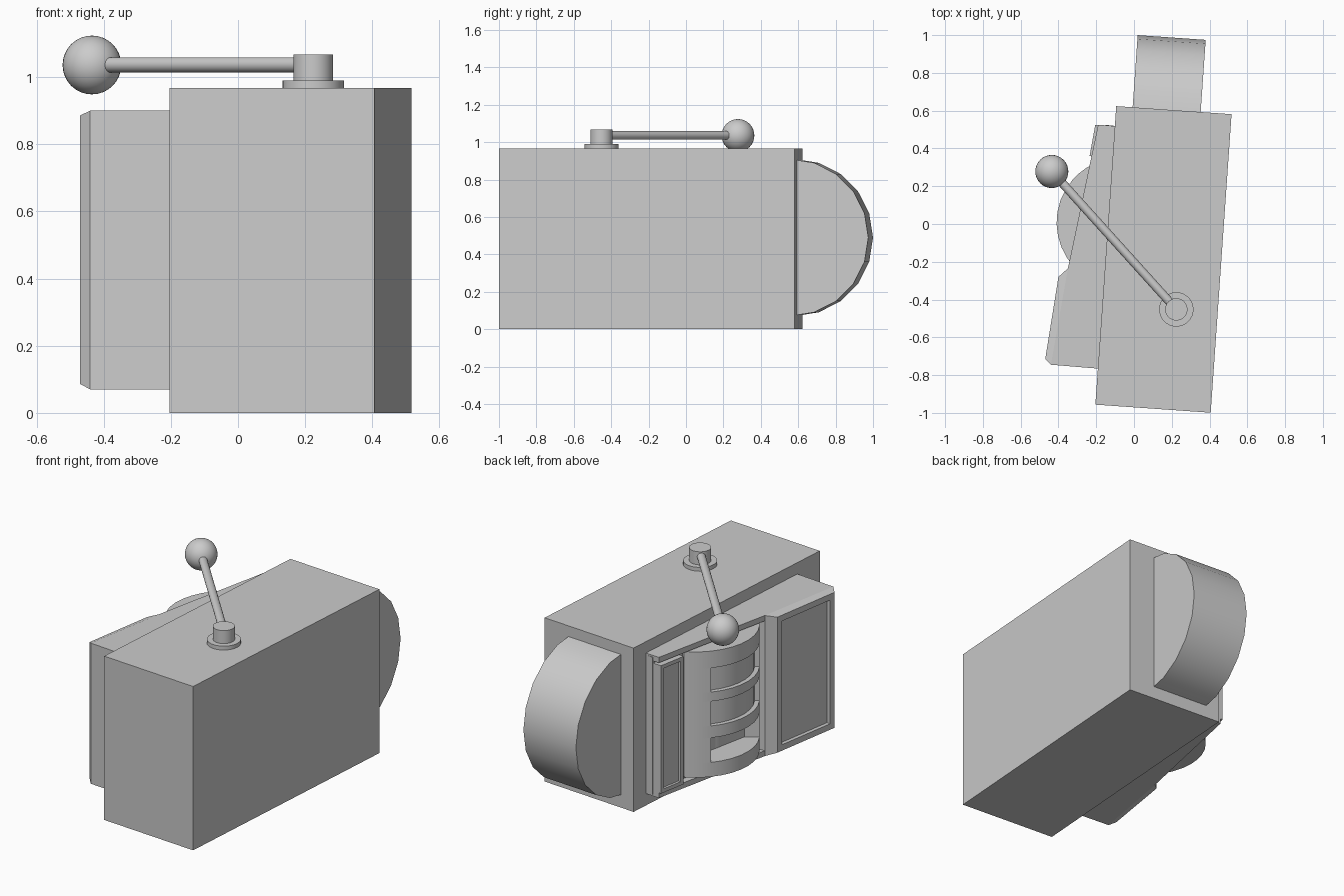
import bpy, bmesh, math
from mathutils import Vector, Matrix

if "Cube" in bpy.data.objects:
    bpy.data.objects.remove(bpy.data.objects["Cube"])

TURN = math.radians(-4)          # the whole cabinet is turned slightly
CENTRE = Vector((0.156, -0.1875, 0))


def finish(name, bm, smooth=False):
    bmesh.ops.recalc_face_normals(bm, faces=bm.faces[:])
    mesh = bpy.data.meshes.new(name)
    bm.to_mesh(mesh)
    bm.free()
    ob = bpy.data.objects.new(name, mesh)
    bpy.context.collection.objects.link(ob)
    if smooth:
        bpy.ops.object.select_all(action='DESELECT')
        ob.select_set(True)
        bpy.context.view_layer.objects.active = ob
        bpy.ops.object.shade_smooth_by_angle(angle=math.radians(35))
    return ob


def loft(name, rings, smooth=False):
    """Skin a list of equal-length rings and cap both ends."""
    bm = bmesh.new()
    rows = [[bm.verts.new(p) for p in r] for r in rings]
    n = len(rows[0])
    for a, b in zip(rows, rows[1:]):
        for i in range(n):
            j = (i + 1) % n
            bm.faces.new((a[i], a[j], b[j], b[i]))
    bm.faces.new(rows[0])
    bm.faces.new(rows[-1])
    return finish(name, bm, smooth)


def prism(name, outline, z0, z1, smooth=False):
    return loft(name, [[(x, y, z) for x, y in outline] for z in (z0, z1)], smooth)


def upright(p, q, z0, z1):
    """Vertical rectangle over the plan line p-q."""
    return [(*p, z0), (*q, z0), (*q, z1), (*p, z1)]


def inset_panel(p, q, z0, z1, border, depth):
    """Rings that cut a framed recess into the rectangle over p-q."""
    p, q = Vector(p), Vector(q)
    d = (q - p).normalized()
    inward = Vector((d.y, -d.x)) * depth
    a, b = p + d * border, q - d * border
    zs = (z0 + border, z1 - border)
    return [upright(a, b, *zs), upright(a + inward, b + inward, *zs)]


def rod(name, a, b, r, sides=32):
    a, b = Vector(a), Vector(b)
    d = b - a
    bm = bmesh.new()
    m = Matrix.Translation((a + b) / 2) @ d.to_track_quat('Z', 'Y').to_matrix().to_4x4()
    bmesh.ops.create_cone(bm, cap_ends=True, segments=sides, radius1=r, radius2=r,
                          depth=d.length, matrix=m)
    return finish(name, bm, True)


def local(x, y, z=0):
    return CENTRE + Matrix.Rotation(TURN, 3, 'Z') @ Vector((x, y, z))


# Main cabinet
corners = [local(x, y) for x, y in ((-.306, -.792), (.306, -.792), (.306, .792), (-.306, .792))]
prism("cabinet", [(c.x, c.y) for c in corners], 0, 0.967)

# Half wheel on the end
rim = [math.radians(-90 + 18 * i) for i in range(11)]
loft("end_wheel", [[local(x, .755 + .42 * math.cos(t), .49 + .42 * math.sin(t)) for t in rim]
                   for x in (-.219, .142)], True)

# Large bevelled side block with recessed panel
p, q = (-.47, -.715), (-.40, -.28)
loft("side_block", [upright((-.16, -.768), (-.12, -.22), .07, .90),
                    upright((-.44, -.745), (-.35, -.235), .07, .90),
                    upright(p, q, .086, .886)]
     + inset_panel(p, q, .086, .886, .035, .022))

# Slanted bay: recessed back with ledges above and below
ledge = [(-.14, -.24), (-.35, -.235), (-.19, .525), (-.09, .518)]
back = [(-.14, -.24), (-.31, -.243), (-.15, .525), (-.09, .518)]
prism("bay_back", back, .08, .89)
prism("bay_top", ledge, .868, .90)
prism("bay_bottom", ledge, .07, .102)

# Narrow door at the far end
p, q = (-.235, .36), (-.205, .525)
loft("narrow_door", [upright((-.16, .345), (-.12, .52), .10, .855), upright(p, q, .10, .855)]
     + inset_panel(p, q, .10, .855, .022, .015))

# Rounded drum with three stacked windows
AX, AY, R = -.066, .008, .344


def sector(inner):
    pts = [(-.12, -.19), (-.10, .27)]
    for i in range(13):
        t = math.radians(115 + (139 - 115) * i / 3 if i < 4 else
                         139 + 74 * (i - 3) / 7 if i < 11 else 213 + 8 * (i - 10))
        for r in ([R, inner] if i == 3 else [inner, R] if i == 10 else
                  [inner] if 3 < i < 10 else [R]):
            if pts[-1] != (AX + r * math.cos(t), AY + r * math.sin(t)):
                pts.append((AX + r * math.cos(t), AY + r * math.sin(t)))
    return pts


for i, (z0, z1, r) in enumerate(((.12, .205, R), (.205, .35, .19), (.35, .42, R),
                                 (.42, .565, .318), (.565, .62, R),
                                 (.62, .762, .318), (.762, .862, R))):
    prism(f"drum_layer_{i + 1}", sector(r), z0, z1, True)

# Lever on top: washer, post, arm and ball
px, py = .224, -.452
rod("lever_washer", (px, py, .965), (px, py, .99), .091)
rod("lever_post", (px, py, .98), (px, py, 1.067), .059)
ball = Vector((-.435, .278, 1.036))
rod("lever_arm", (px, py, 1.036), ball, .023, 24)
bm = bmesh.new()
bmesh.ops.create_uvsphere(bm, u_segments=32, v_segments=16, radius=.0875,
                          matrix=Matrix.Translation(ball))
finish("lever_ball", bm, True)
